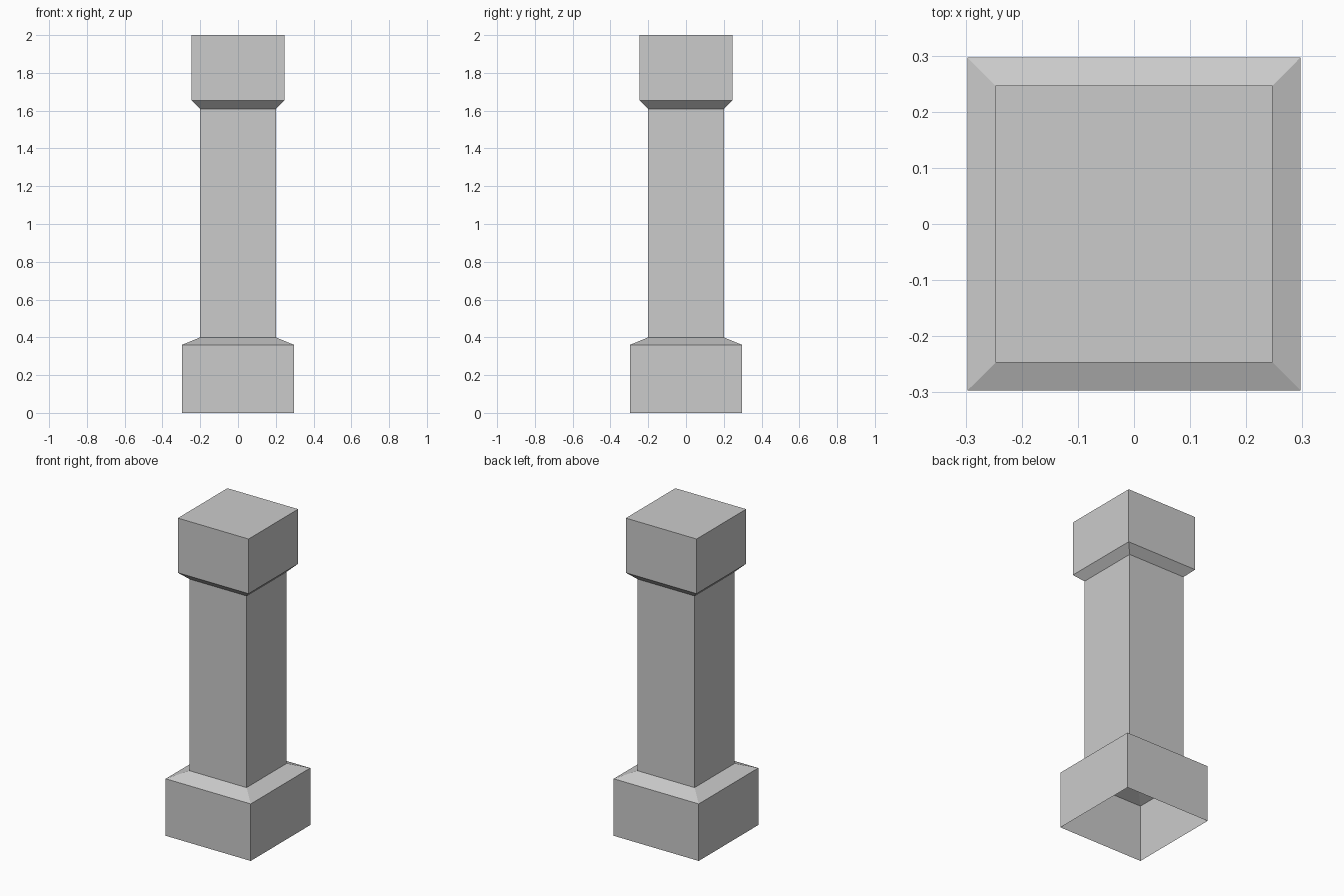
import bpy
import bmesh

# Remove the default object
cube = bpy.data.objects.get("Cube")
if cube:
    bpy.data.objects.remove(cube, do_unlink=True)

# Plain stone material
stone = bpy.data.materials.new("grey stone")
stone.use_nodes = True
color = (0.6, 0.6, 0.6, 1)
stone.diffuse_color = color
stone.node_tree.nodes["Principled BSDF"].inputs["Base Color"].default_value = color


def square_part(name, profile, closed_top=False):
    """Skin square rings given as (half width, height), open at the bottom."""
    bm = bmesh.new()
    rings = [[bm.verts.new((sx * w, sy * w, z))
              for sx, sy in ((-1, -1), (1, -1), (1, 1), (-1, 1))]
             for w, z in profile]
    for low, high in zip(rings, rings[1:]):
        for i in range(4):
            j = (i + 1) % 4
            bm.faces.new((low[i], low[j], high[j], high[i]))
    if closed_top:
        bm.faces.new(rings[-1])
    mesh = bpy.data.meshes.new(name)
    bm.to_mesh(mesh)
    bm.free()
    mesh.materials.append(stone)
    obj = bpy.data.objects.new(name, mesh)
    bpy.context.collection.objects.link(obj)
    return obj


BASE, SHAFT, CAP = 0.297, 0.2, 0.247   # half widths

# Hollow plinth with a sloped shoulder
square_part("plinth", [(BASE, 0), (BASE, 0.36), (SHAFT, 0.4)])

# Straight square shaft
square_part("shaft", [(SHAFT, 0.4), (SHAFT, 1.61)])

# Flared capital with a flat top
square_part("capital", [(SHAFT, 1.61), (CAP, 1.655), (CAP, 2)], closed_top=True)
